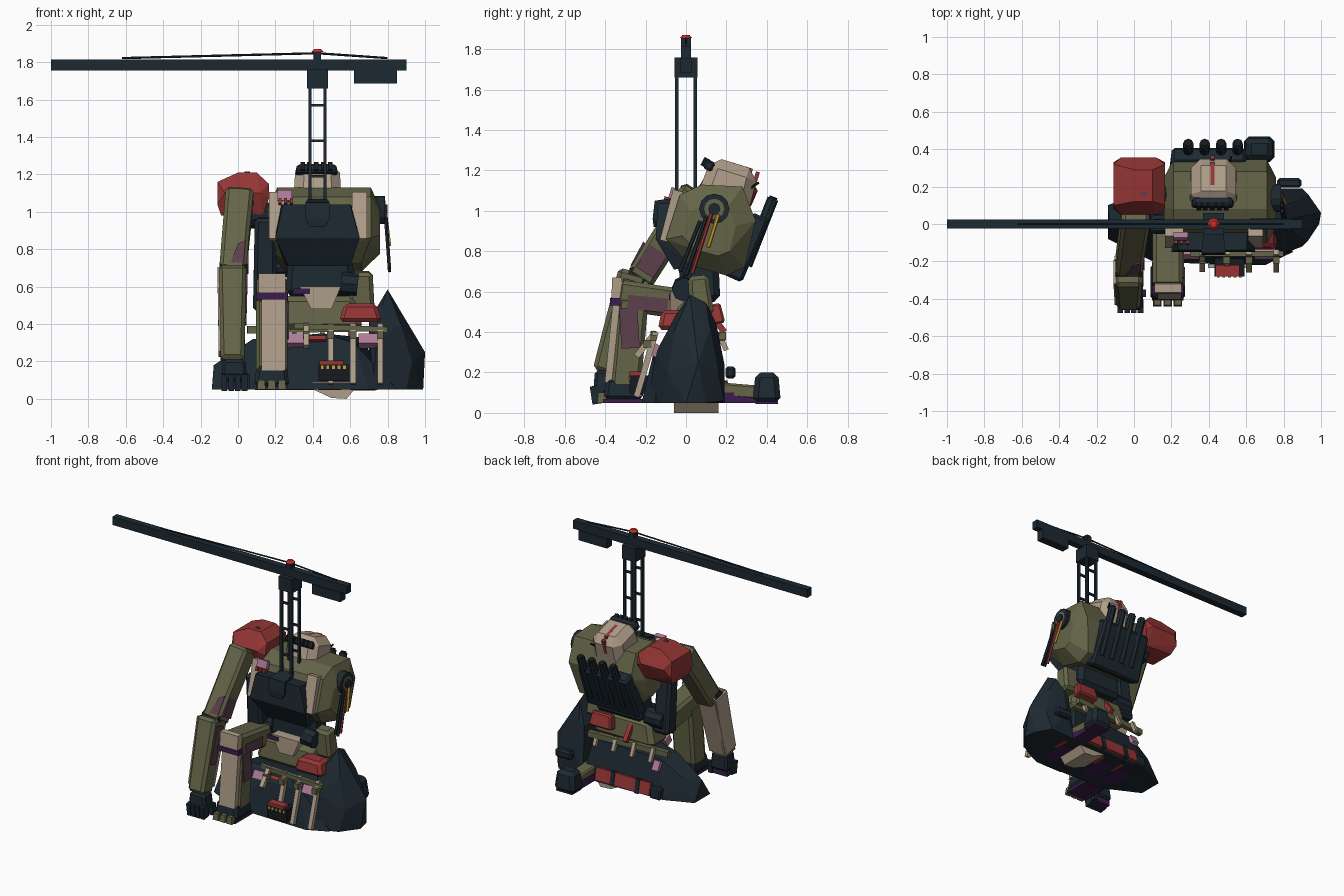
import bpy
import bmesh
from mathutils import Vector, Matrix, Euler

default = bpy.data.objects.get("Cube")
if default:
    bpy.data.objects.remove(default)


def material(name, r, g, b):
    mat = bpy.data.materials.new(name)
    mat.use_nodes = True
    mat.diffuse_color = (r, g, b, 1)
    mat.node_tree.nodes["Principled BSDF"].inputs["Base Color"].default_value = (r, g, b, 1)
    return mat


slate = material("dark slate", .012, .022, .031)
olive = material("olive green", .13, .13, .066)
tan = material("pale tan", .43, .34, .25)
red = material("faded red", .3, .036, .036)
purple = material("deep purple", .045, .012, .075)
pink = material("dusty pink", .42, .2, .31)
maroon = material("dull maroon", .11, .05, .075)
yellow = material("hazard yellow", .6, .35, .03)
black = material("soot black", .008, .011, .014)
scarlet = material("lamp scarlet", .6, .03, .02)


def finish(name, bm, mat, matrix=None):
    """Turn a bmesh into a flat shaded object with one colour."""
    if matrix:
        bm.transform(matrix)
    bmesh.ops.recalc_face_normals(bm, faces=bm.faces)
    mesh = bpy.data.meshes.new(name)
    bm.to_mesh(mesh)
    bm.free()
    mesh.materials.append(mat)
    obj = bpy.data.objects.new(name, mesh)
    bpy.context.collection.objects.link(obj)
    return obj


def box(name, mat, at, size, tilt=0, taper=1, bevel=0, matrix=None):
    """Box with optional x tilt, narrowed top and chamfered edges."""
    bm = bmesh.new()
    bmesh.ops.create_cube(bm, size=1)
    for v in bm.verts:
        k = taper if v.co.z > 0 else 1
        v.co = Vector((v.co.x * size[0] * k, v.co.y * size[1] * k, v.co.z * size[2]))
    if bevel:
        bmesh.ops.bevel(bm, geom=bm.edges[:], offset=bevel, segments=1, affect='EDGES')
    place = Matrix.Translation(at) @ Euler((tilt, 0, 0)).to_matrix().to_4x4()
    return finish(name, bm, mat, matrix or place)


def span(start, end):
    """Matrix with z along the segment and x kept close to the world x."""
    a, b = Vector(start), Vector(end)
    z = (b - a).normalized()
    side = Vector((1, 0, 0)) if abs(z.x) < .8 else Vector((0, 1, 0))
    y = z.cross(side).normalized()
    rot = Matrix((y.cross(z), y, z)).transposed().to_4x4()
    return Matrix.Translation((a + b) / 2) @ rot, (b - a).length


def beam(name, mat, start, end, width, depth, taper=1, bevel=0):
    matrix, length = span(start, end)
    return box(name, mat, start, (width, depth, length), 0, taper, bevel, matrix)


def rod(name, mat, start, end, radius, sides=8, tip=None):
    matrix, length = span(start, end)
    bm = bmesh.new()
    bmesh.ops.create_cone(bm, cap_ends=True, segments=sides, radius1=radius,
                          radius2=radius if tip is None else tip, depth=length)
    return finish(name, bm, mat, matrix)


def hull(name, mat, points):
    bm = bmesh.new()
    for p in points:
        bm.verts.new(p)
    bmesh.ops.convex_hull(bm, input=bm.verts[:])
    loose = [v for v in bm.verts if not v.link_faces]
    bmesh.ops.delete(bm, geom=loose, context='VERTS')
    return finish(name, bm, mat)


# Crane: boom, counterweight, mast, tie rods and lamp
box("crane_boom", slate, (-.05, 0, 1.785), (1.9, .05, .06))
box("crane_counterweight", slate, (.735, 0, 1.72), (.23, .06, .07))
box("mast_head", slate, (.425, 0, 1.71), (.11, .115, .1))
box("mast_tip", slate, (.425, 0, 1.83), (.04, .05, .05))
for x in (.385, .465):
    for y in (-.045, .045):
        box("mast_leg", slate, (x, y, 1.3), (.018, .018, .75))
for i in range(4):
    for y in (-.045, .045):
        box("mast_rung", slate, (.425, y, 1.0 + i * .19), (.08, .014, .014))
for x in (-.62, .8):
    rod("boom_tie", slate, (.425, 0, 1.848), (x, 0, 1.822), .006, 6)
rod("lamp", scarlet, (.425, 0, 1.855), (.425, 0, 1.87), .032, 8, .018)

# Torso: side profile, narrowed at both ends
profile = ((-.1, .86), (-.03, 1.08), (.08, 1.13), (.28, 1.12), (.345, .95), (.29, .72), (.2, .68), (.02, .73))
points = []
for y, z in profile:
    for side in (-1, 1):
        low = .2 if z < .8 else .25
        points.append((.46 + side * low, y, z))
        points.append((.46 + side * .3, .1 + (y - .1) * .6, .92 + (z - .94) * .55))
hull("torso", olive, points)

# Chest armour and shoulder panels
hull("chest_plate", slate, [(x, y, z) for x, y, z in (
    (.24, -.14, 1.04), (.6, -.14, 1.04), (.2, -.15, .86), (.65, -.15, .86), (.27, -.06, .71),
    (.6, -.06, .71), (.22, 0, 1.03), (.61, 0, 1.03), (.25, .05, .72), (.6, .05, .72))])
hull("mast_socket", slate, [(.425 + side * w, y, z) for side in (-1, 1) for w, y, z in (
    (.04, -.16, .92), (.065, -.165, .96), (.065, -.155, 1.05), (.05, -.02, 1.07), (.05, -.03, .93))])
for x, width in ((.215, .1), (.65, .08)):
    beam("chest_panel", tan, (x, -.105, .85), (x, -.04, 1.1), width, .05)
box("chest_marking", pink, (.25, -.066, 1.085), (.08, .03, .06), -.3)
for i in range(3):
    box("chest_stripe", red, (.225 + i * .03, -.095, 1.055), (.016, .03, .028), -.3)
hull("flank_patch", pink, [(.755, y, z) for y, z in ((.02, .93), (.06, 1.0), (.08, .95))] + [(.7, .03, 1.07)])

# Head with visor, crest and aerial
box("head", tan, (.425, .21, 1.125), (.26, .27, .23), -.3, .9, .05)
box("head_brow", slate, (.42, .115, 1.225), (.23, .05, .05), -.5, .9, .01)
for i in range(5):
    box("brow_tooth", black, (.345 + i * .037, .095, 1.24), (.024, .03, .045), -.5)
box("head_crest", red, (.42, .265, 1.213), (.022, .13, .03), -.3)
box("crest_back", red, (.42, .34, 1.14), (.022, .02, .11), -.3)
rod("aerial", black, (.5, .3, 1.1), (.52, .36, 1.14), .006, 6)

# Engine pack with four exhausts on the back
box("engine_pack", slate, (.4, .3, .82), (.43, .1, .34), -.42, .92, .015)
for i in range(4):
    x = .29 + i * .088
    rod("exhaust", slate, (x, .3, .73), (x, .43, 1.06), .028, 8)
    rod("exhaust_mouth", black, (x, .43, 1.06), (x, .434, 1.07), .02, 8)

# Open left shoulder socket with torn cables
rod("shoulder_socket", slate, (.64, .14, 1.01), (.785, .14, 1.01), .075, 12)
rod("socket_core", olive, (.78, .14, 1.01), (.788, .14, 1.01), .05, 12)
rod("socket_pin", slate, (.78, .14, 1.01), (.8, .14, 1.01), .03, 8)
for mat, shift, top, low in ((slate, -.03, .97, .68), (slate, -.06, .95, .7),
                             (red, 0, 1, .69), (yellow, .03, .98, .82)):
    bottom = .03 if mat != yellow else .08
    rod("loose_cable", mat, (.79, .13 + shift, top), (.81, bottom + shift, low), .01, 6)

# Right shoulder guard and arm
hull("shoulder_guard", red, [(x, y, z) for x, z, front, back in (
    (-.11, 1.16, .1, .32), (0, 1.21, .12, .29), (.1, 1.21, .12, .29), (.165, 1.15, .1, .32),
    (-.11, 1.04, .08, .33), (.165, 1.07, .08, .33), (-.07, 1.1, .05, .355), (.12, 1.1, .05, .355),
    (-.09, .98, .1, .29), (.13, .97, .1, .29)) for y in (front, back)])
box("guard_vent", maroon, (.05, .16, 1.211), (.03, .02, .008))
rod("shoulder_pivot", slate, (.05, .16, .98), (.25, .16, .98), .07, 10)
beam("upper_arm", olive, (.01, .05, 1.1), (-.03, -.23, .66), .15, .15, .95, .02)
box("upper_arm_patch", maroon, (.05, -.12, .83), (.012, .1, .32), -.56)
hull("arm_front_patch", maroon, [(x, y, z) for x, y, z in (
    (-.04, -.275, .73), (.03, -.275, .73), (.04, -.21, .85), (0, -.22, .83), (0, -.15, .75))])
rod("elbow", slate, (-.1, -.24, .68), (.04, -.24, .68), .05, 8)
beam("forearm", olive, (-.03, -.26, .7), (-.03, -.4, .2), .15, .15, .85, .02)
beam("forearm_back_panel", tan, (-.035, -.18, .7), (-.035, -.33, .23), .14, .02)
beam("forearm_side_panel", tan, (-.103, -.255, .69), (-.096, -.37, .24), .014, .13)
beam("forearm_patch", maroon, (.047, -.28, .66), (.04, -.35, .4), .01, .06)
box("hand", slate, (-.02, -.4, .15), (.14, .12, .12), 0, .85, .015)
for i in range(4):
    box("finger", slate, (-.073 + i * .036, -.44, .09), (.03, .06, .09), .15)
box("thumb", slate, (.05, -.37, .09), (.03, .04, .08))
box("palm_shade", purple, (-.02, -.39, .07), (.12, .06, .04))

# Side frame, waist and hips
box("side_frame", slate, (.145, .02, .72), (.13, .12, .5), .1, .85, .02)
box("waist", slate, (.44, .08, .65), (.38, .18, .2), 0, .9, .03)
hull("groin_plate", tan, [(x, y, z) for x, z in ((.33, .6), (.55, .6), (.5, .48), (.39, .48)) for y in (-.08, .06)])
box("groin_stripe", purple, (.34, -.075, .575), (.09, .02, .03))
box("pelvis", olive, (.42, .04, .46), (.5, .2, .18), 0, .8, .03)
box("left_hip", olive, (.66, .07, .58), (.14, .12, .2), .1, .85, .02)
rod("left_hip_joint", slate, (.55, -.01, .62), (.64, -.01, .61), .06, 8)
rod("right_hip_joint", slate, (.12, .06, .57), (.26, .06, .57), .065, 10)

# Raised right leg
beam("right_thigh", olive, (.18, .04, .53), (.18, -.34, .585), .16, .15, 1, .02)
box("thigh_patch", maroon, (.262, -.19, .54), (.008, .2, .07), -.1)
hull("knee_cap", tan, [(x, y, z) for x in (.11, .255) for y, z in (
    (-.37, .56), (-.365, .67), (-.32, .67), (-.3, .57))])
box("knee_stripe", purple, (.18, -.35, .55), (.17, .05, .035))
beam("right_shin", olive, (.18, -.26, .57), (.18, -.3, .12), .17, .15, 1, .02)
beam("shin_plate", tan, (.19, -.345, .54), (.19, -.385, .15), .13, .035)
box("shin_patch", maroon, (.268, -.28, .42), (.01, .09, .2), .06)
box("right_foot", slate, (.18, -.31, .12), (.19, .2, .11), 0, .85, .02)
box("right_sole", purple, (.18, -.31, .058), (.17, .2, .02))
for i in range(3):
    box("toe", olive, (.125 + i * .055, -.41, .075), (.045, .06, .05), 0, .8)

# Wrecked skirt: broad shell plus the raised fin at the left
hull("skirt_shell", slate, (
    (-.14, -.08, .05), (-.14, .1, .05), (-.13, 0, .18), (.1, -.2, .05), (.3, -.21, .05), (.7, -.22, .05),
    (.85, -.15, .05), (.3, -.15, .28), (.62, -.16, .3), (.45, -.1, .35), (.7, .2, .05), (.06, .18, .05),
    (-.04, .1, .21), (.12, .12, .31), (.65, .14, .33), (.08, -.02, .32)))
hull("skirt_fin", slate, (
    (.8, .02, .585), (.79, .1, .545), (.77, -.04, .5), (.7, -.07, .42), (.76, .15, .44), (.87, -.06, .4),
    (.87, .12, .42), (1, .06, .25), (.99, 0, .05), (.97, .1, .05), (.93, -.09, .2), (.9, -.12, .05),
    (.93, .16, .2), (.9, .19, .06), (.78, .19, .24), (.72, -.19, .05), (.74, -.15, .3), (.7, .19, .05),
    (.72, .15, .4)))
box("fin_lug", slate, (.83, .22, .2), (.13, .05, .06), 0, 1, .012)

# Front railing of ribs
for x in (.365, .495, .615, .76):
    low = .28 if x < .4 else .08
    beam("rib", tan, (x, -.245, low), (x, -.15, .4), .03, .03)
    box("rib_joint", olive, (x, -.19, .34), (.036, .04, .04))
beam("front_rail", olive, (.3, -.16, .39), (.8, -.16, .37), .03, .03)
for x in (.3, .7):
    box("rail_patch", pink, (x, -.15, .31), (.11, .06, .06), -.5)
box("rail_red_strip", red, (.42, -.14, .32), (.1, .03, .025), -.5)
box("front_red_block", red, (.655, -.06, .46), (.23, .16, .1), 0, .75, .02)

# Control box with hazard stripes
box("control_box", black, (.51, -.23, .14), (.16, .1, .09))
box("control_lid", red, (.5, -.25, .195), (.13, .06, .02))
for i in range(5):
    box("hazard_stripe", yellow, (.45 + i * .03, -.282, .17), (.015, .006, .018))
box("step_edge", tan, (.5, -.225, .085), (.21, .02, .008))

# Rear railing, red gear and strut
beam("rear_rail", olive, (.66, .18, .38), (.05, .13, .37), .035, .04)
for i in range(4):
    x = .15 + i * .15
    beam("rear_rib", tan, (x, .2, .31), (x, .16, .4), .025, .025)
box("rear_red_block", red, (.57, .15, .49), (.18, .07, .1), .2, .85, .01)
beam("rear_strut", red, (.36, .19, .4), (.36, .1, .52), .03, .03)
box("rear_red_panel", red, (.37, .195, .11), (.44, .025, .09), .2)
for x in (.25, .45):
    box("rear_panel_clamp", slate, (x, .2, .11), (.03, .03, .1), .2)
box("rear_tow_block", slate, (.11, .18, .09), (.09, .06, .08), 0, .9, .01)
box("rear_pink_patch", pink, (.13, .15, .27), (.05, .03, .07), .5)

# Kneeling left leg
beam("left_shin", olive, (.66, .12, .12), (.67, .36, .1), .1, .07, 1, .01)
box("left_shin_band", purple, (.66, .27, .075), (.11, .18, .05))
box("left_foot", slate, (.67, .4, .125), (.17, .14, .15), 0, .8, .025)
box("left_sole", purple, (.67, .4, .051), (.13, .11, .012))

# Underside
hull("belly_keel", tan, [(x, y, z) for x, z in ((.38, .06), (.63, .06), (.58, 0), (.5, .005)) for y in (-.06, .16)])
for i in range(4):
    box("belly_plate", purple, (.15 + i * .17, -.02, .052), (.12, .22, .008))
    box("belly_strip", red, (.22 + i * .17, .08, .052), (.03, .12, .008))
